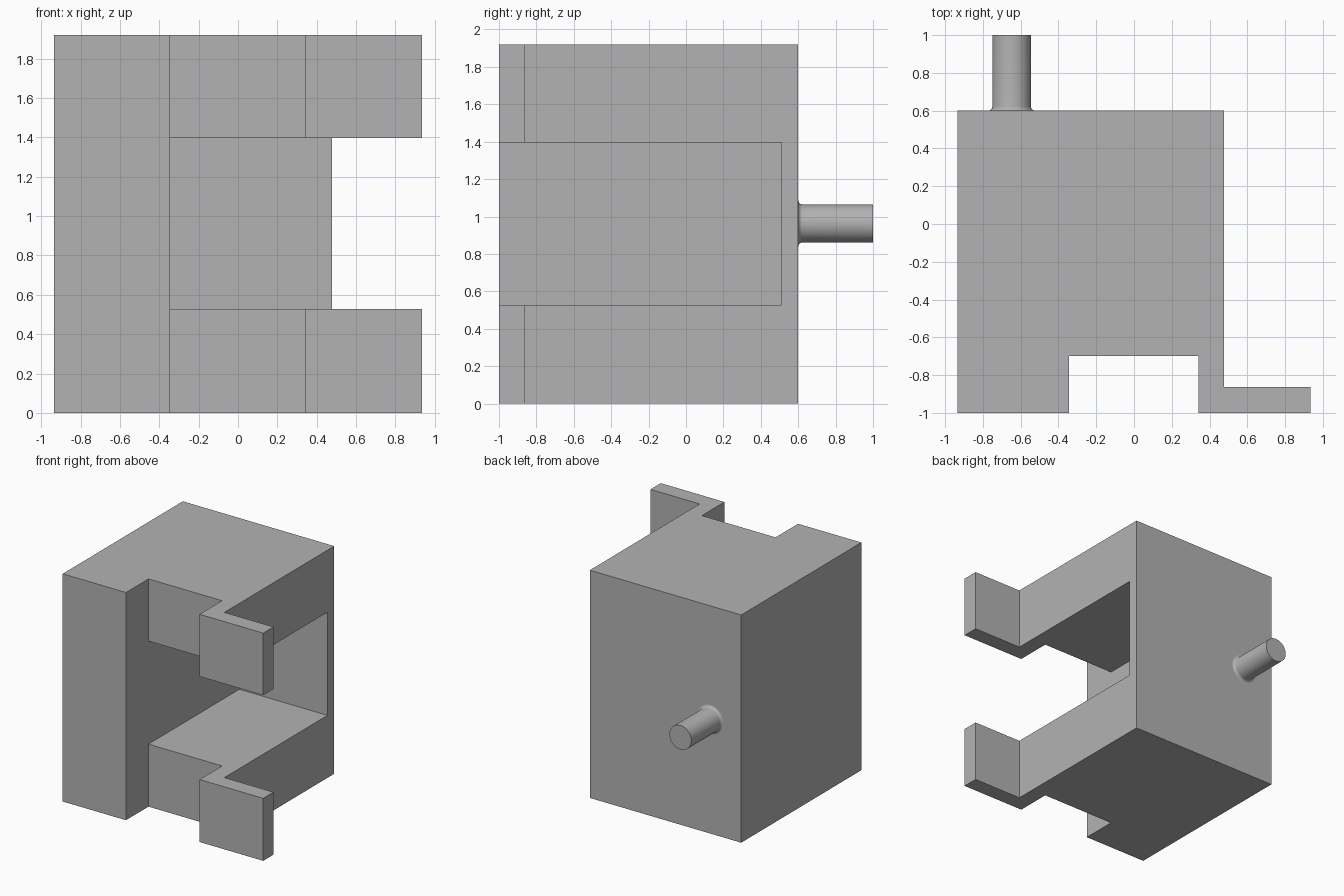
import bpy, bmesh
from math import pi, sin, cos, radians
from mathutils import Matrix, Vector

cube = bpy.data.objects.get("Cube")
if cube:
    bpy.data.objects.remove(cube, do_unlink=True)

# Single plain grey
grey = bpy.data.materials.new("plain grey")
grey.use_nodes = True
colour = (0.45, 0.45, 0.45, 1)
grey.diffuse_color = colour
grey.node_tree.nodes["Principled BSDF"].inputs["Base Color"].default_value = colour


def make_object(name, bm):
    bmesh.ops.recalc_face_normals(bm, faces=bm.faces)
    mesh = bpy.data.meshes.new(name)
    bm.to_mesh(mesh)
    bm.free()
    mesh.materials.append(grey)
    obj = bpy.data.objects.new(name, mesh)
    bpy.context.collection.objects.link(obj)
    return obj


def extruded(name, outline, bottom, top):
    bm = bmesh.new()
    face = bm.faces.new([bm.verts.new((x, y, bottom)) for x, y in outline])
    result = bmesh.ops.extrude_face_region(bm, geom=[face])
    verts = [v for v in result["geom"] if isinstance(v, bmesh.types.BMVert)]
    bmesh.ops.translate(bm, verts=verts, vec=(0, 0, top - bottom))
    return make_object(name, bm)


# Block with a front channel and a side flange, as one plan outline
LEFT, RIGHT, BACK = -0.935, 0.477, 0.6
body = extruded("body", [
    (LEFT, BACK), (LEFT, -1), (-0.345, -1), (-0.345, -0.7), (0.342, -0.7),
    (0.342, -1), (0.935, -1), (0.935, -0.863), (RIGHT, -0.863), (RIGHT, BACK),
], 0, 1.92)

# Side opening that splits the flange into an upper and a lower arm
cutter = extruded("opening_cutter", [
    (-0.345, 0.51), (-0.345, -1.2), (1.2, -1.2), (1.2, 0.51),
], 0.527, 1.396)
cutter.hide_render = True
cutter.hide_viewport = True
cut = body.modifiers.new("opening", "BOOLEAN")
cut.operation = "DIFFERENCE"
cut.solver = "EXACT"
cut.object = cutter

# Apply the cut and discard the cutter
bpy.context.view_layer.update()
graph = bpy.context.evaluated_depsgraph_get()
cut_mesh = bpy.data.meshes.new_from_object(body.evaluated_get(graph))
body.modifiers.clear()
body.data = cut_mesh
bpy.data.objects.remove(cutter, do_unlink=True)

# Round peg on the back with a small fillet at its root
RADIUS, FILLET = 0.102, 0.022
profile = [(RADIUS + FILLET * (1 - sin(radians(a))), FILLET * (1 - cos(radians(a))))
           for a in range(0, 91, 15)]
profile += [(RADIUS, 1 - BACK), (0, 1 - BACK)]
bm = bmesh.new()
points = [bm.verts.new((r, 0, h)) for r, h in profile]
edges = [bm.edges.new(pair) for pair in zip(points, points[1:])]
bmesh.ops.spin(bm, geom=points + edges, axis=(0, 0, 1), cent=(0, 0, 0),
               angle=2 * pi, steps=48)
bmesh.ops.remove_doubles(bm, verts=bm.verts, dist=0.0005)
bm.transform(Matrix.Translation(Vector((-0.648, BACK, 0.963))) @ Matrix.Rotation(-pi / 2, 4, "X"))
peg = make_object("back_peg", bm)
bpy.ops.object.select_all(action="DESELECT")
peg.select_set(True)
bpy.context.view_layer.objects.active = peg
bpy.ops.object.shade_smooth_by_angle(angle=radians(35))
